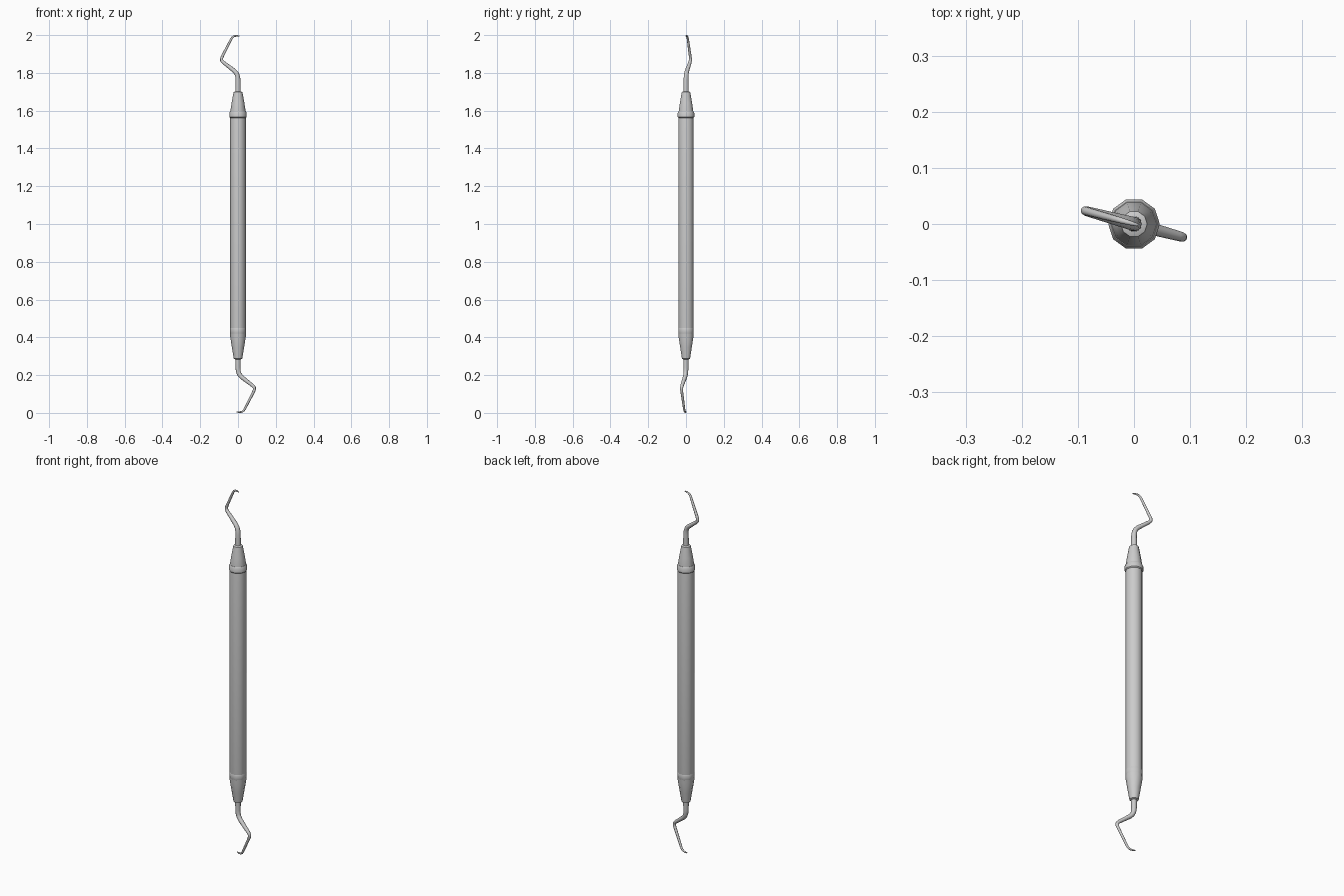
import bpy, math

if "Cube" in bpy.data.objects:
    bpy.data.objects.remove(bpy.data.objects["Cube"])

SIDES = 10


def smooth(obj, angle=40):
    bpy.ops.object.select_all(action='DESELECT')
    obj.select_set(True)
    bpy.context.view_layer.objects.active = obj
    bpy.ops.object.shade_smooth_by_angle(angle=math.radians(angle))


def lathe(name, profile):
    """Closed ten-sided solid from (radius, z) points, bottom to top."""
    verts = [(r * math.cos(math.tau * i / SIDES), r * math.sin(math.tau * i / SIDES), z)
             for r, z in profile for i in range(SIDES)]
    faces = [tuple(reversed(range(SIDES)))]
    for k in range(len(profile) - 1):
        a, b = k * SIDES, (k + 1) * SIDES
        for i in range(SIDES):
            j = (i + 1) % SIDES
            faces.append((a + i, a + j, b + j, b + i))
    faces.append(tuple(range(len(verts) - SIDES, len(verts))))
    mesh = bpy.data.meshes.new(name)
    mesh.from_pydata(verts, [], faces)
    obj = bpy.data.objects.new(name, mesh)
    bpy.context.collection.objects.link(obj)
    smooth(obj)
    return obj


# Hooked wire end: (x, z, radius); the hook lies in a plane turned about z
HOOK = [(0, 1.68, .0145), (0, 1.76, .0135), (-.002, 1.782, .0125), (-.008, 1.797, .012),
        (-.020, 1.811, .0115), (-.078, 1.856, .009), (-.086, 1.865, .0085),
        (-.087, 1.876, .008), (-.082, 1.889, .0075), (-.037, 1.977, .006),
        (-.030, 1.988, .0055), (-.020, 1.9945, .005), (-.005, 1.9965, .004), (.007, 1.995, .0025)]
SLOPE = -0.27


def hook(name, flip):
    curve = bpy.data.curves.new(name, 'CURVE')
    curve.dimensions = '3D'
    curve.bevel_depth = 1.0
    curve.bevel_resolution = 3
    curve.use_fill_caps = True
    spline = curve.splines.new('POLY')
    spline.points.add(len(HOOK) - 1)
    for p, (x, z, r) in zip(spline.points, HOOK):
        y = SLOPE * x
        p.co = (-x, -y, 2 - z, 1) if flip else (x, y, z, 1)
        p.radius = r
    obj = bpy.data.objects.new(name, curve)
    bpy.context.collection.objects.link(obj)
    bpy.ops.object.select_all(action='DESELECT')
    obj.select_set(True)
    bpy.context.view_layer.objects.active = obj
    bpy.ops.object.convert(target='MESH')
    smooth(bpy.context.object, 50)


# Grip with tapered ends
lathe("handle", [(.015, .283), (.0225, .287), (.032, .345), (.0415, .405),
                 (.0415, 1.59), (.034, 1.64), (.0235, 1.698), (.015, 1.702)])
# Raised collar at the top, nearly flush band at the bottom
lathe("top_collar", [(.041, 1.561), (.046, 1.566), (.046, 1.588), (.0415, 1.597)])
lathe("bottom_band", [(.041, .42), (.0419, .422), (.0419, .448), (.041, .45)])
# Working ends, opposite each other
hook("top_hook", False)
hook("bottom_hook", True)
